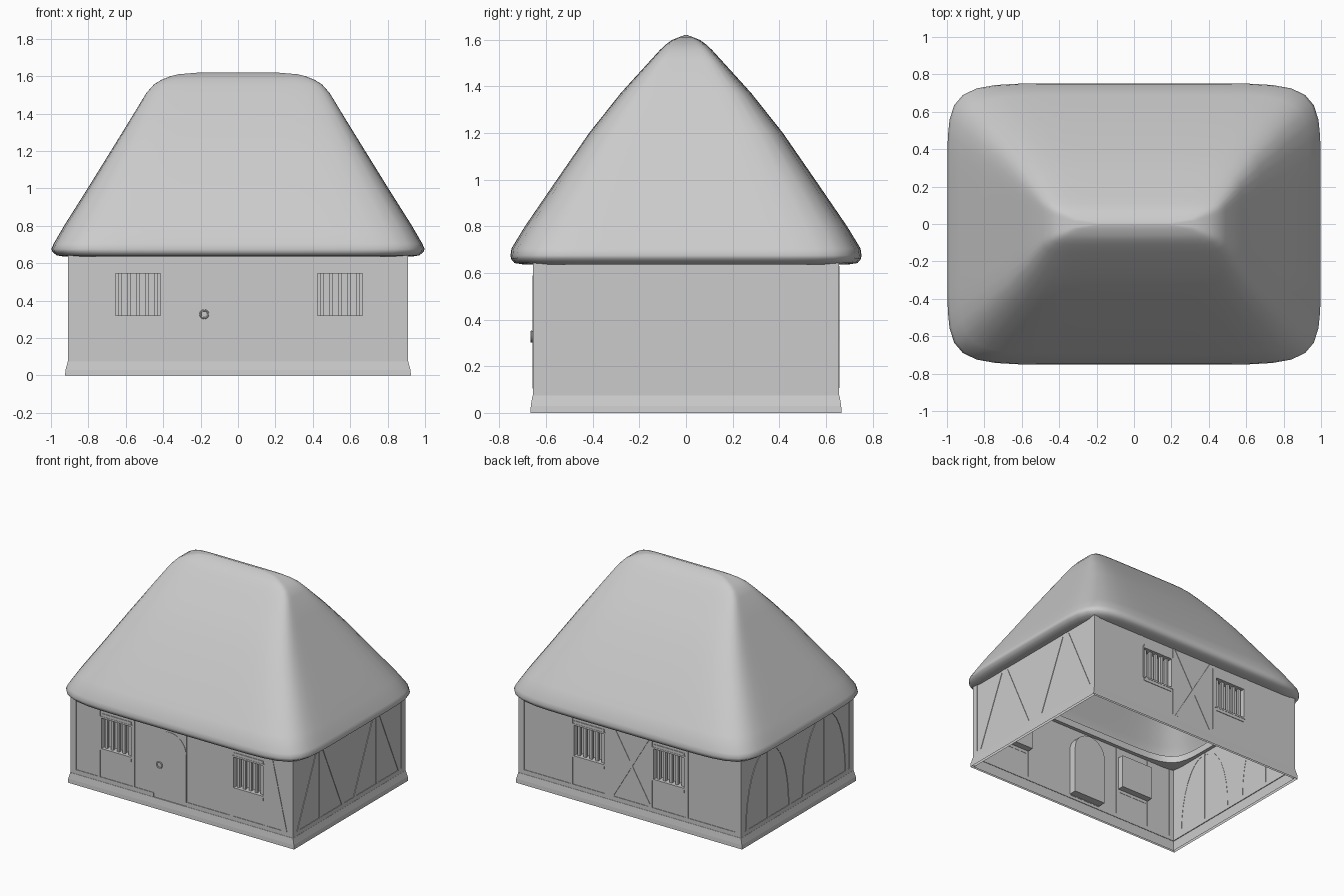
import bpy, bmesh, math
from mathutils import Matrix, Vector

if "Cube" in bpy.data.objects:
    bpy.data.objects.remove(bpy.data.objects["Cube"])

HX, HY, TOP = 0.905, 0.652, 0.68
# wall frame: local u along wall, d outward, v up
SIDES = {"front": (0, HY), "right": (90, HX), "back": (180, HY), "left": (270, HX)}


def to_world(side, u, v, d):
    ang, half = SIDES[side]
    return Matrix.Rotation(math.radians(ang), 3, 'Z') @ Vector((u, -(half + d), v))


def finish(name, bm, smooth=None, recalc=True):
    if recalc:
        bmesh.ops.recalc_face_normals(bm, faces=bm.faces)
    me = bpy.data.meshes.new(name)
    bm.to_mesh(me)
    bm.free()
    ob = bpy.data.objects.new(name, me)
    bpy.context.collection.objects.link(ob)
    if smooth:
        bpy.ops.object.select_all(action='DESELECT')
        ob.select_set(True)
        bpy.context.view_layer.objects.active = ob
        bpy.ops.object.shade_smooth_by_angle(angle=math.radians(smooth))
    return ob


def prism(name, side, pts, d0, d1, smooth=None):
    bm = bmesh.new()
    a = [bm.verts.new(to_world(side, u, v, d0)) for u, v in pts]
    b = [bm.verts.new(to_world(side, u, v, d1)) for u, v in pts]
    bm.faces.new(a)
    bm.faces.new(b)
    n = len(pts)
    for i in range(n):
        j = (i + 1) % n
        bm.faces.new((a[i], a[j], b[j], b[i]))
    return finish(name, bm, smooth)


def box(name, side, u0, u1, v0, v1, d0=-0.002, d1=0.004):
    return prism(name, side, [(u0, v0), (u1, v0), (u1, v1), (u0, v1)], d0, d1)


def strip(name, side, path, w=0.032, d1=0.004):
    # timber of constant horizontal width following a path
    return prism(name, side, [(u - w / 2, v) for u, v in path] +
                 [(u + w / 2, v) for u, v in reversed(path)], -0.002, d1)


def wall(side, half, wins):
    # single-sheet wall with recessed window niches
    z0, z1, depth = 0.32, 0.545, -0.05
    us = sorted([-half, half] + [u for w in wins for u in w])
    vs = [0.0, z0, z1, TOP]
    bm = bmesh.new()

    def face(*c):
        bm.faces.new([bm.verts.new(to_world(side, *p)) for p in c])
    for u0, u1 in zip(us, us[1:]):
        for v0, v1 in zip(vs, vs[1:]):
            ring = [(u0, v0), (u1, v0), (u1, v1), (u0, v1)]
            hole = (u0, u1) in wins and v0 == z0
            d = depth if hole else 0
            face(*[(u, v, d) for u, v in ring])
            if hole:
                for (ua, va), (ub, vb) in zip(ring, ring[1:] + ring[:1]):
                    face((ua, va, 0), (ub, vb, 0), (ub, vb, d), (ua, va, d))
    bmesh.ops.remove_doubles(bm, verts=bm.verts, dist=1e-4)
    finish(side + "_wall", bm, recalc=False)
    for u0, u1 in wins:
        for i in range(5):
            c = u0 + (u1 - u0) * (i + 0.5) / 5
            box("window_bar", side, c - 0.01, c + 0.01, z0, z1, -0.035, -0.015)
        # frame and flanking posts
        f = 0.012
        box("window_sill", side, u0 - f, u1 + f, z0 - f, z0, -0.05, 0.006)
        box("window_head", side, u0 - f, u1 + f, z1, z1 + f, -0.05, 0.006)
        for a, b in ((u0 - f, u0), (u1, u1 + f)):
            box("window_jamb", side, a, b, z0, z1, -0.05, 0.006)
        for a, b in ((u0 - 0.03, u0 - f), (u1 + f, u1 + 0.03)):
            box("window_post", side, a, b, 0.1, 0.65)
        box("lower_rail", side, u0, u1, 0.285, 0.308)
        box("upper_rail", side, u0, u1, 0.557, 0.578)


wall("front", HX, [(-0.655, -0.415), (0.425, 0.665)])
wall("back", HX, [(-0.455, -0.21), (0.195, 0.445)])
wall("right", HY, [])
wall("left", HY, [])

# sill beams and corner posts
for s in SIDES:
    h = HX if s in ("front", "back") else HY
    if s == "front":
        box("sill_beam", s, -h, -0.23, 0.075, 0.107)
        box("sill_beam", s, 0.037, h, 0.075, 0.107)
    else:
        box("sill_beam", s, -h, h, 0.075, 0.107)
    for g in (-1, 1):
        a, b = sorted((g * (h - 0.04), g * (h + 0.003)))
        box("corner_post", s, a, b, 0.075, 0.65)

# braces: slanted at front, crossed at back, straight at right, curved at left
strip("front_brace", "front", [(0.715, 0.63), (0.835, 0.107)], 0.045)
for g in (-1, 1):
    strip("cross_brace", "back", [(-0.155 * g, 0.107), (0.155 * g, 0.63)], 0.04, 0.004 + 0.001 * g)
    for s in ("right", "left"):
        c = 0.33 * g
        box("middle_post", s, c - 0.016, c + 0.016, 0.1, 0.65, -0.002, 0.003)
        for k in (-1, 1):
            if s == "right":
                path = [(c + k * 0.03, 0.62), (c + k * 0.26, 0.107)]
            else:
                path = [(c + k * (0.02 + 0.23 * math.sin(t * math.pi / 16)),
                         0.107 + 0.513 * math.cos(t * math.pi / 16)) for t in range(9)]
            strip("side_brace", s, path)

# arched door with surround and ring handle
CX, R = -0.097, 0.133
box("door_surround", "front", CX - R - 0.003, CX + R + 0.003, 0.1, 0.622, -0.002, 0.003)
arch = [(CX + R * math.cos(math.pi * i / 16), 0.455 + R * math.sin(math.pi * i / 16)) for i in range(17)]
prism("door", "front", [(CX - R, 0.105), (CX + R, 0.105)] + arch, -0.06, 0.006, 35)
bpy.ops.mesh.primitive_torus_add(location=(-0.18, -HY - 0.01, 0.327), rotation=(math.pi / 2, 0, 0),
                                 major_radius=0.021, minor_radius=0.005,
                                 major_segments=20, minor_segments=8)
bpy.context.object.name = "door_ring"
bpy.ops.object.shade_smooth_by_angle()

# sloping plinth, open underneath
bm = bmesh.new()
rings = []
for x, y, z in ((0.925, 0.667, 0), (0.922, 0.665, 0.03), (0.91, 0.658, 0.075), (0.9, 0.648, 0.076)):
    rings.append([bm.verts.new((x * a, y * b, z)) for a, b in ((-1, -1), (1, -1), (1, 1), (-1, 1))])
for lo, hi in zip(rings, rings[1:]):
    for i in range(4):
        j = (i + 1) % 4
        bm.faces.new((lo[i], lo[j], hi[j], hi[i]))
finish("plinth", bm, recalc=False)

# thatched roof: rounded-rectangle rings (half x, half y, z), hollow with a tucked-in eave
PROFILE = [(0.88, 0.625, 0.685), (0.88, 0.625, 0.635), (0.93, 0.69, 0.635), (0.97, 0.735, 0.642),
           (0.992, 0.75, 0.66), (0.998, 0.752, 0.675), (0.985, 0.748, 0.705), (0.93, 0.69, 0.8),
           (0.81, 0.56, 0.99), (0.68, 0.415, 1.2), (0.575, 0.28, 1.37), (0.49, 0.153, 1.51),
           (0.45, 0.112, 1.555), (0.41, 0.085, 1.58), (0.365, 0.06, 1.598), (0.32, 0.03, 1.61),
           (0.2, 0.004, 1.62)]
SEG, POW = 16, 8
square = []
for k in range(4):
    for i in range(SEG):
        t = -1 + 2 * i / SEG
        p = Matrix.Rotation(k * math.pi / 2, 2) @ Vector((t, -1))
        square.append(p / (abs(p.x) ** POW + abs(p.y) ** POW) ** (1 / POW))
bm = bmesh.new()
rings = [[bm.verts.new((p.x * a, p.y * b, z)) for p in square] for a, b, z in PROFILE]
n = len(square)
for lo, hi in zip(rings, rings[1:]):
    for i in range(n):
        j = (i + 1) % n
        bm.faces.new((lo[i], lo[j], hi[j], hi[i]))
bm.faces.new(rings[-1])
finish("thatched_roof", bm, 60, recalc=False)
